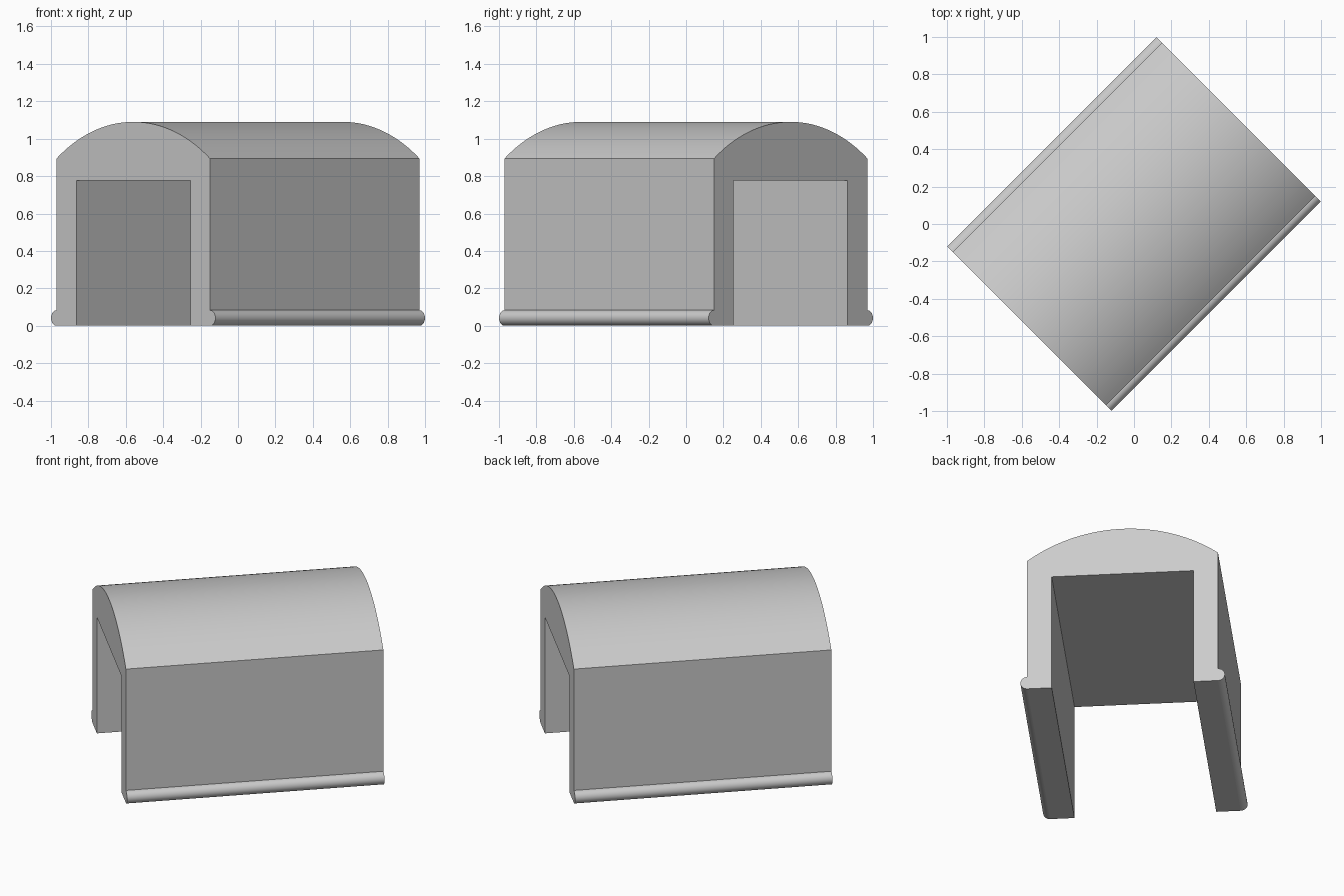
import bpy
import bmesh
from math import asin, cos, sin, pi, radians

cube = bpy.data.objects.get("Cube")
if cube:
    bpy.data.objects.remove(cube, do_unlink=True)

HALF_LENGTH = 0.792
HALF_WIDTH = 0.58        # outer wall face
HALF_OPENING = 0.431     # inner wall face
EAVES, RIDGE, CEILING = 0.894, 1.09, 0.776
BEAD = 0.0415            # radius of the rounded foot moulding

grey = bpy.data.materials.new("plain grey")
grey.use_nodes = True
grey.diffuse_color = (0.6, 0.6, 0.6, 1)
grey.node_tree.nodes["Principled BSDF"].inputs["Base Color"].default_value = (0.6, 0.6, 0.6, 1)


def arc(cx, cz, r, start, end, steps):
    """Points on a circle, both ends included."""
    angles = [start + (end - start) * i / steps for i in range(steps + 1)]
    return [(cx + r * cos(a), cz + r * sin(a)) for a in angles]


# Half of the cross-section: inner foot, rounded foot moulding
foot = [(HALF_OPENING, 0)] + arc(HALF_WIDTH, BEAD, BEAD, -pi / 2, pi / 2, 16)

# Segmental roof arc from eaves to eaves
rise = RIDGE - EAVES
radius = (HALF_WIDTH ** 2 + rise ** 2) / (2 * rise)
sweep = asin(HALF_WIDTH / radius)
roof = arc(0, RIDGE - radius, radius, pi / 2 - sweep, pi / 2 + sweep, 48)

# Whole outline, mirrored across the centre and closed by the tunnel ceiling
mirrored = [(-x, z) for x, z in reversed(foot)]
profile = foot + roof + mirrored + [(-HALF_OPENING, CEILING), (HALF_OPENING, CEILING)]

# Extrude the outline along the length
bm = bmesh.new()
end = bm.faces.new([bm.verts.new((x, -HALF_LENGTH, z)) for x, z in profile])
swept = bmesh.ops.extrude_face_region(bm, geom=[end], use_keep_orig=True)
moved = [v for v in swept["geom"] if isinstance(v, bmesh.types.BMVert)]
bmesh.ops.translate(bm, verts=moved, vec=(0, 2 * HALF_LENGTH, 0))
bmesh.ops.recalc_face_normals(bm, faces=bm.faces)

# Only the narrow strips of the roof and moulding are curved
for face in bm.faces:
    face.smooth = len(face.verts) == 4 and min(e.calc_length() for e in face.edges) < 0.06

mesh = bpy.data.meshes.new("arched_shelter")
bm.to_mesh(mesh)
bm.free()
mesh.materials.append(grey)
shelter = bpy.data.objects.new("arched_shelter", mesh)
shelter.rotation_euler.z = radians(-45)
bpy.context.collection.objects.link(shelter)
